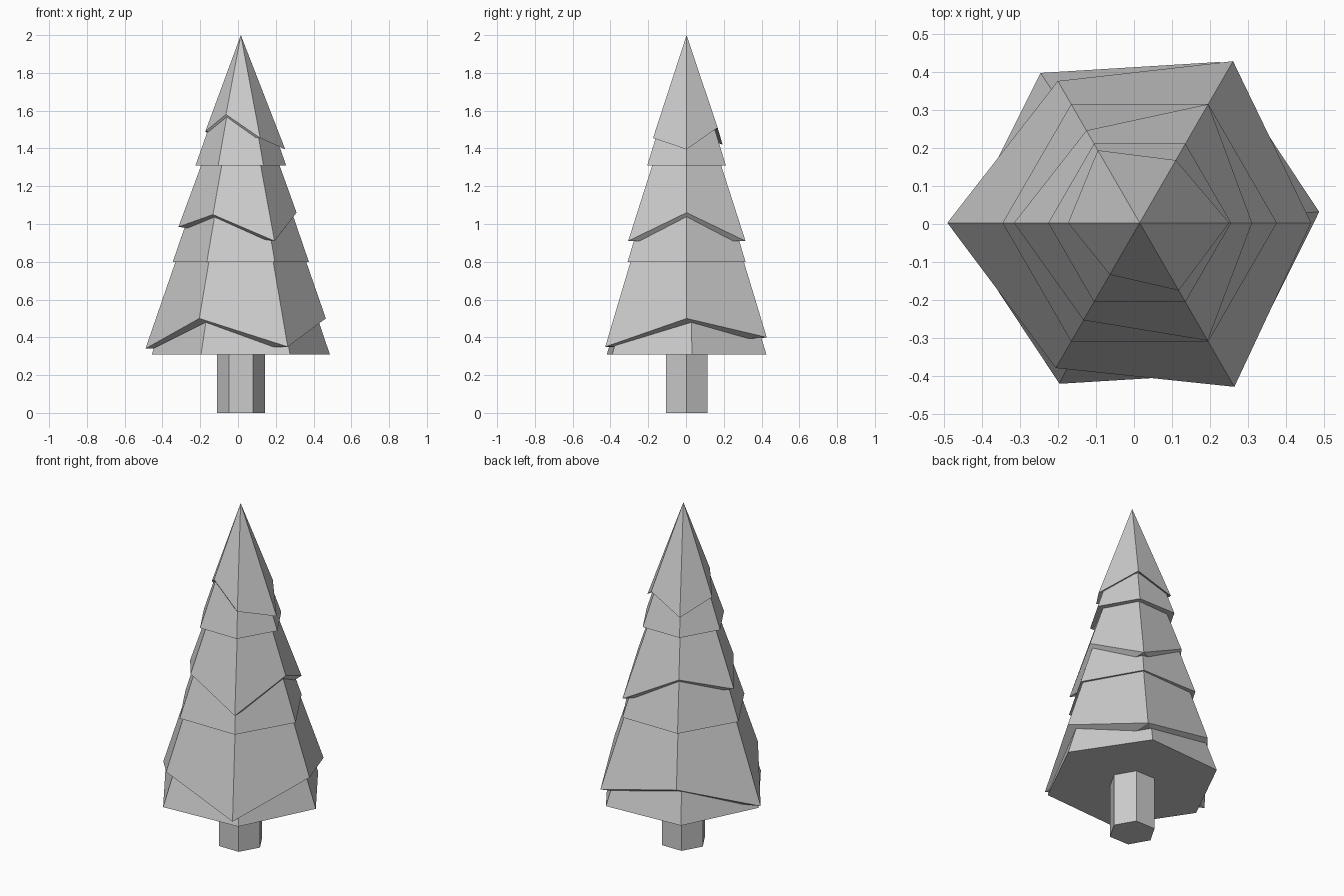
import bpy
from math import cos, sin, radians

if "Cube" in bpy.data.objects:
    bpy.data.objects.remove(bpy.data.objects["Cube"])

CX, CY = 0.015, 0.003  # trunk axis


def make(name, verts, faces):
    mesh = bpy.data.meshes.new(name)
    mesh.from_pydata(verts, [], faces)
    mesh.update()
    obj = bpy.data.objects.new(name, mesh)
    bpy.context.collection.objects.link(obj)
    return obj


def skirt(name, rim, apex_z, twist=0.0):
    """Six-sided cone; rim holds (radius, height) every 60 degrees from +x."""
    verts = []
    for i, (r, z) in enumerate(rim):
        a = radians(60 * i + twist)
        verts.append((CX + r * cos(a), CY + r * sin(a), z))
    verts.append((CX, CY, apex_z))
    sides = [(i, (i + 1) % 6, 6) for i in range(6)]
    # underside: middle triangle plus three rising ears
    under = [(5, 3, 1)] + [((i + 2) % 6, (i + 1) % 6, i) for i in (1, 3, 5)]
    return make(name, verts, sides + under)


# trunk
bpy.ops.mesh.primitive_cylinder_add(vertices=6, radius=0.127, depth=0.36,
                                    location=(CX, CY, 0.18),
                                    rotation=(0, 0, radians(30)))
bpy.context.object.name = "trunk"

# straight-hemmed branch layers
skirt("lower_inner_branches", [(0.472, 0.31)] * 6, 1.70, 3.5)
skirt("middle_inner_branches", [(0.36, 0.80)] * 6, 1.85)
skirt("upper_inner_branches", [(0.24, 1.31)] * 6, 1.99)

# ragged-hemmed branch layers that overlap them
skirt("lower_outer_branches",
      [(0.45, 0.50), (0.49, 0.40), (0.43, 0.50),
       (0.505, 0.34), (0.44, 0.50), (0.497, 0.35)], 1.80)
skirt("middle_outer_branches",
      [(0.295, 1.06), (0.36, 0.91), (0.28, 1.08),
       (0.33, 0.985), (0.295, 1.05), (0.357, 0.91)], 1.88)
skirt("treetop",
      [(0.235, 1.395), (0.19, 1.51), (0.22, 1.42),
       (0.188, 1.49), (0.157, 1.58), (0.205, 1.455)], 2.0)
